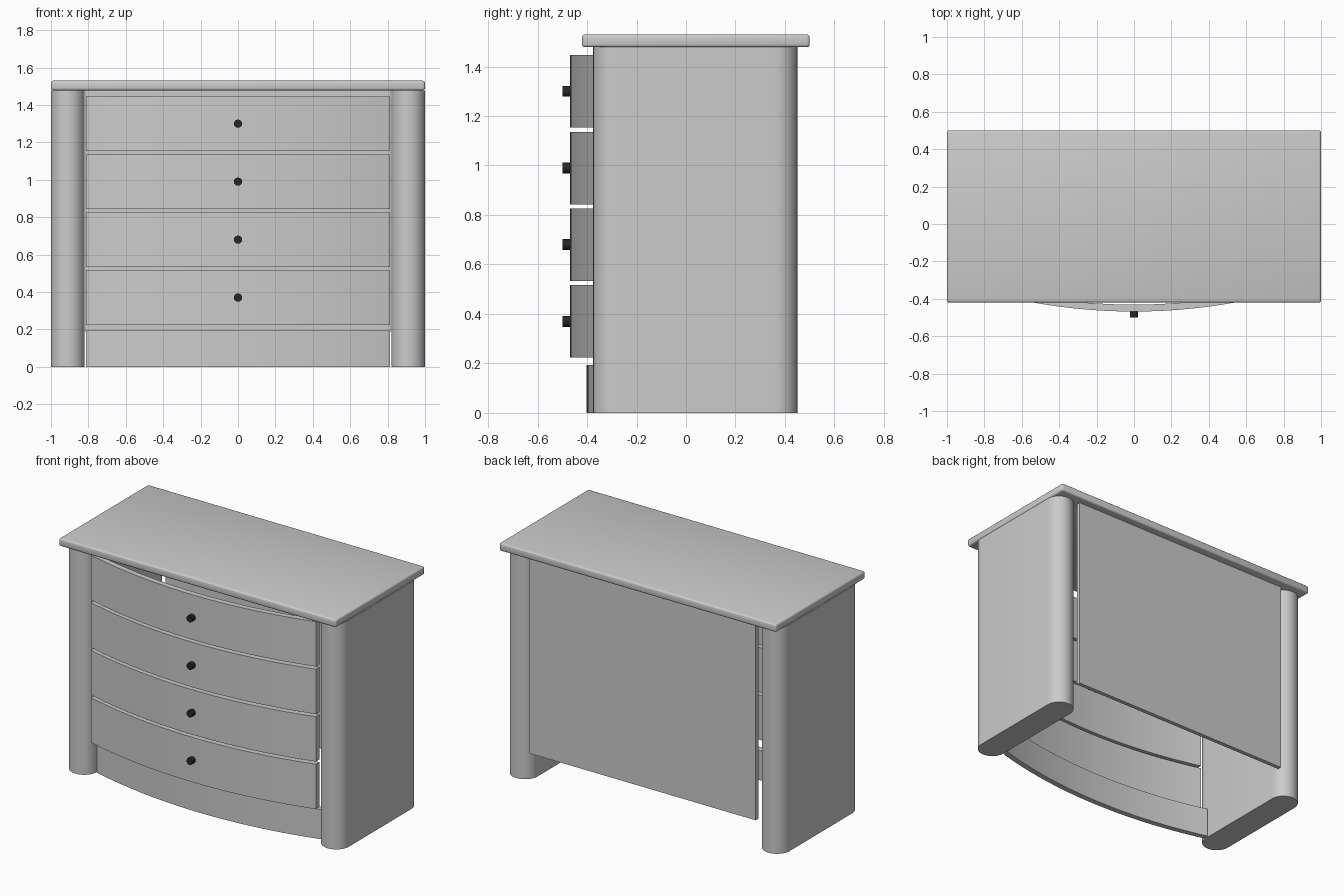
import bpy, bmesh, math
from mathutils import Matrix

if "Cube" in bpy.data.objects:
    bpy.data.objects.remove(bpy.data.objects["Cube"], do_unlink=True)


def material(name, rgb):
    m = bpy.data.materials.new(name)
    m.use_nodes = True
    m.diffuse_color = (*rgb, 1)
    m.node_tree.nodes["Principled BSDF"].inputs["Base Color"].default_value = (*rgb, 1)
    return m


GREY = material("light grey paint", (0.6, 0.6, 0.6))
DARK = material("dark metal", (0.02, 0.02, 0.014))


def finish(name, bm, mat, smooth=False):
    bmesh.ops.recalc_face_normals(bm, faces=bm.faces)
    mesh = bpy.data.meshes.new(name)
    bm.to_mesh(mesh)
    bm.free()
    mesh.materials.append(mat)
    ob = bpy.data.objects.new(name, mesh)
    bpy.context.collection.objects.link(ob)
    if smooth:
        bpy.ops.object.select_all(action='DESELECT')
        ob.select_set(True)
        bpy.context.view_layer.objects.active = ob
        bpy.ops.object.shade_smooth_by_angle(angle=math.radians(40))
    return ob


def box(name, x, y, z, bevel=0.0):
    bm = bmesh.new()
    size = [b - a for a, b in (x, y, z)]
    mid = [(a + b) / 2 for a, b in (x, y, z)]
    bmesh.ops.create_cube(bm, size=1, matrix=Matrix.Translation(mid) @ Matrix.Diagonal((*size, 1)))
    if bevel:
        bmesh.ops.bevel(bm, geom=bm.edges[:], offset=bevel, segments=3,
                        profile=0.5, affect='EDGES')
    return finish(name, bm, GREY, bevel > 0)


def extrude_outline(name, points, z0, z1):
    bm = bmesh.new()
    face = bm.faces.new([bm.verts.new((x, y, z0)) for x, y in points])
    top = bmesh.ops.extrude_face_region(bm, geom=[face])["geom"]
    verts = [v for v in top if isinstance(v, bmesh.types.BMVert)]
    bmesh.ops.translate(bm, verts=verts, vec=(0, 0, z1 - z0))
    return finish(name, bm, GREY, True)


def side_outline(cx, r=0.09, y0=-0.375, y1=0.45, n=20):
    # Slab outline with half-round front and back ends
    back = [(cx + r * math.cos(math.pi * i / n), y1 - r + r * math.sin(math.pi * i / n))
            for i in range(n + 1)]
    front = [(cx - r * math.cos(math.pi * i / n), y0 + r - r * math.sin(math.pi * i / n))
             for i in range(n + 1)]
    return back + front


def bow_outline(front_y, half=0.812, thick=0.037, radius=3.04, n=32):
    # Thin bowed panel, its middle at front_y
    def y(x):
        return front_y + radius - math.sqrt(radius ** 2 - x ** 2)
    xs = [-half + 2 * half * i / n for i in range(n + 1)]
    return [(x, y(x)) for x in xs] + [(x, y(x) + thick) for x in reversed(xs)]


# Carcass
box("top_board", (-1, 1), (-0.42, 0.5), (1.478, 1.53), 0.012)
box("back_panel", (-0.816, 0.816), (0.42, 0.447), (0.185, 1.478))
for side, s in (("left", 1), ("right", -1)):
    extrude_outline(side + "_side_panel", side_outline(s * 0.91), 0, 1.478)
extrude_outline("plinth", bow_outline(-0.402), 0, 0.194)

# Bowed drawer fronts, each with a round knob
for i in range(4):
    z = 0.37 + 0.31 * i
    extrude_outline(f"drawer_front_{i + 1}", bow_outline(-0.468), z - 0.147, z + 0.146)
    bm = bmesh.new()
    bmesh.ops.create_cone(bm, cap_ends=True, segments=16, radius1=0.022, radius2=0.022, depth=0.034,
                          matrix=Matrix.Translation((0, -0.483, z)) @ Matrix.Rotation(math.pi / 2, 4, 'X'))
    finish(f"drawer_knob_{i + 1}", bm, DARK, True)
